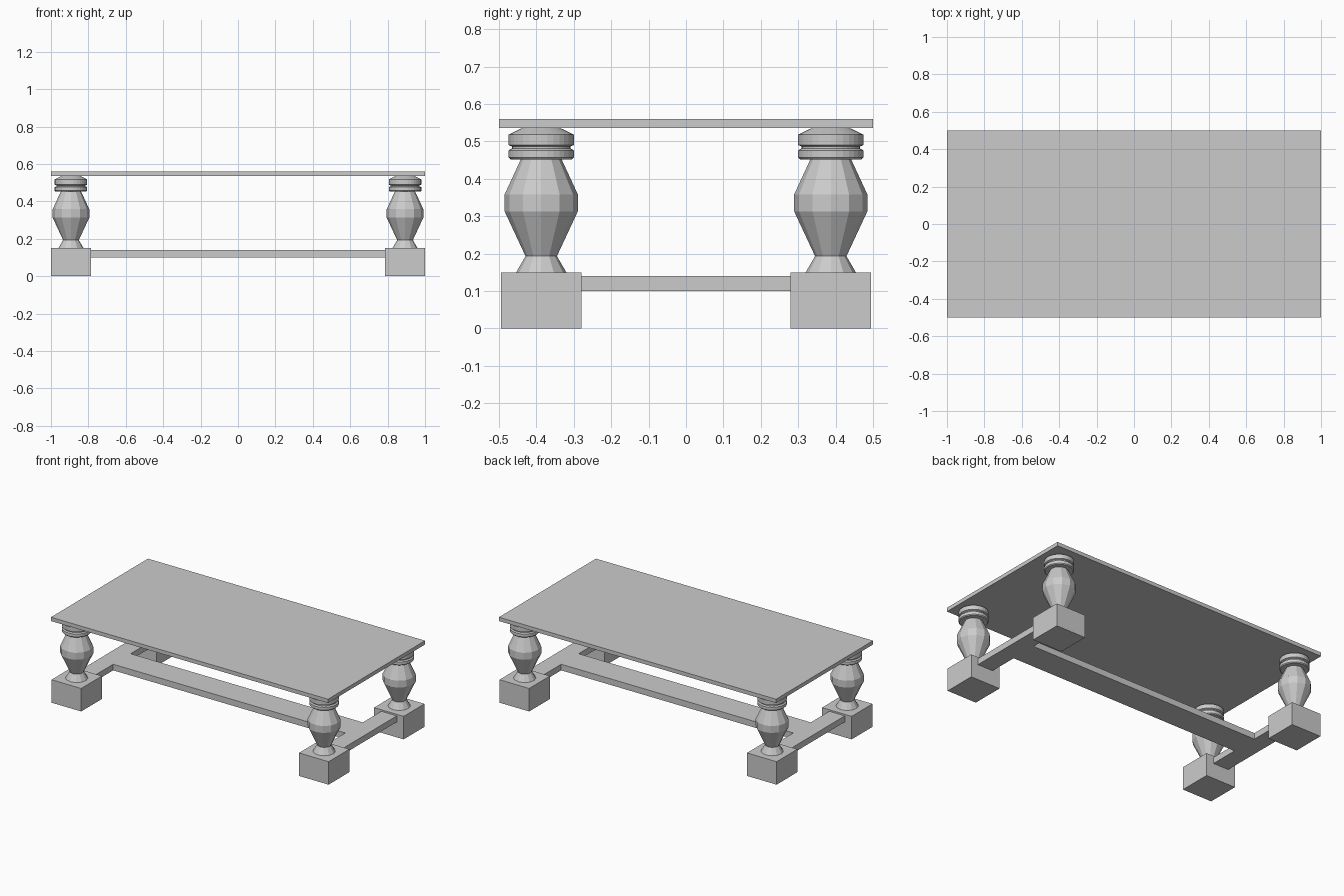
import bpy, bmesh
from math import cos, sin, pi

if "Cube" in bpy.data.objects:
    bpy.data.objects.remove(bpy.data.objects["Cube"])

LEG_X, LEG_Y = 0.893, 0.387


def finish(bm, name, loc=(0, 0, 0)):
    bmesh.ops.recalc_face_normals(bm, faces=bm.faces)
    mesh = bpy.data.meshes.new(name)
    bm.to_mesh(mesh)
    bm.free()
    obj = bpy.data.objects.new(name, mesh)
    obj.location = loc
    bpy.context.collection.objects.link(obj)
    return obj


def prism(name, outline, z0, z1, loc=(0, 0, 0)):
    bm = bmesh.new()
    face = bm.faces.new([bm.verts.new((x, y, z0)) for x, y in outline])
    ext = bmesh.ops.extrude_face_region(bm, geom=[face], use_keep_orig=True)
    for v in ext["geom"]:
        if isinstance(v, bmesh.types.BMVert):
            v.co.z = z1
    return finish(bm, name, loc)


def box(name, hx, hy, z0, z1, loc=(0, 0, 0)):
    return prism(name, [(-hx, -hy), (hx, -hy), (hx, hy), (-hx, hy)], z0, z1, loc)


def turned(name, profile, sides, loc):
    """Flat-shaded turned part with closed ends; profile is (radius, z)."""
    bm = bmesh.new()
    rings = [[bm.verts.new((r * cos(2 * pi * i / sides), r * sin(2 * pi * i / sides), z))
              for i in range(sides)] for r, z in profile]
    for a, b in zip(rings, rings[1:]):
        for i in range(sides):
            j = (i + 1) % sides
            bm.faces.new((a[i], a[j], b[j], b[i]))
    bm.faces.new(rings[0][::-1])
    bm.faces.new(rings[-1])
    return finish(bm, name, loc)


# Tabletop
box("tabletop", 1.0, 0.5, 0.535, 0.56)

# H-shaped stretcher joining the four feet
xi, xo, yb, ye = 0.838, 0.95, 0.09, 0.29
half = [(xi, -yb), (xi, -ye), (xo, -ye), (xo, ye), (xi, ye), (xi, yb)]
prism("stretcher", half + [(-x, -y) for x, y in half], 0.10, 0.14)

# Four legs: square foot, turned baluster, two collars
baluster = [(0.067, 0.15), (0.042, 0.193), (0.098, 0.313), (0.098, 0.358), (0.053, 0.455)]
collars = [(0.082, 0.452), (0.087, 0.457), (0.087, 0.476), (0.078, 0.481), (0.078, 0.486),
           (0.087, 0.490), (0.087, 0.518), (0.052, 0.535)]
for sx, side in ((-1, "left"), (1, "right")):
    for sy, end in ((-1, "front"), (1, "back")):
        tag = f"{end}_{side}"
        at = (sx * LEG_X, sy * LEG_Y, 0)
        box(f"{tag}_foot", 0.107, 0.107, 0.0, 0.15, at)
        turned(f"{tag}_baluster", baluster, 12, at)
        turned(f"{tag}_collars", collars, 32, at)
